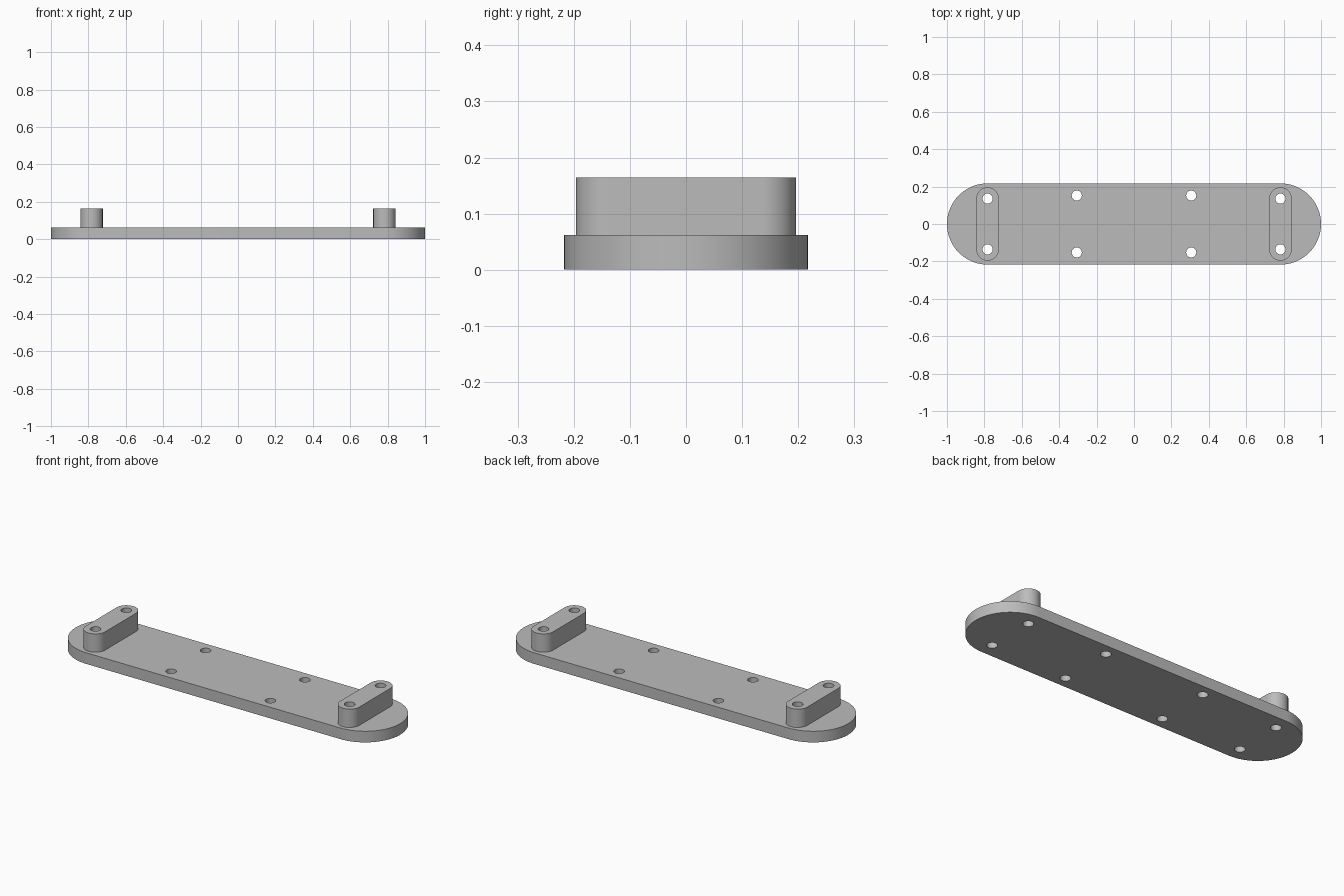
import bpy, bmesh
from math import sin, cos, pi

cube = bpy.data.objects.get("Cube")
if cube:
    bpy.data.objects.remove(cube, do_unlink=True)

PLATE_TOP, BLOCK_TOP = 0.062, 0.164
END_X = 0.783            # centre of the rounded ends and of the blocks
PLATE_R = 0.217
BLOCK_R, BLOCK_Y = 0.06, 0.136
HOLE_R = 0.027
MID_X, MID_Y = 0.306, 0.152

grey = bpy.data.materials.new("plain grey")
grey.use_nodes = True
colour = (0.5, 0.5, 0.5, 1)
grey.diffuse_color = colour
grey.node_tree.nodes["Principled BSDF"].inputs["Base Color"].default_value = colour


def arc(cx, cy, r, start, sweep, steps):
    return [(cx + r * cos(start + sweep * i / steps),
             cy + r * sin(start + sweep * i / steps)) for i in range(steps + 1)]


def circle(cx, cy):
    return arc(cx, cy, HOLE_R, 0, 2 * pi, 32)[:-1]


def extrude_profile(name, loops, z0, z1):
    """Filled outline with holes, extruded from z0 to z1."""
    curve = bpy.data.curves.new(name, "CURVE")
    curve.dimensions = "2D"
    curve.fill_mode = "BOTH"
    curve.extrude = (z1 - z0) / 2
    for pts in loops:
        spline = curve.splines.new("POLY")
        spline.points.add(len(pts) - 1)
        for p, (x, y) in zip(spline.points, pts):
            p.co = (x, y, 0, 1)
        spline.use_cyclic_u = True
    obj = bpy.data.objects.new(name, curve)
    bpy.context.collection.objects.link(obj)
    bpy.ops.object.select_all(action="DESELECT")
    obj.select_set(True)
    bpy.context.view_layer.objects.active = obj
    bpy.ops.object.convert(target="MESH")
    obj = bpy.context.object
    obj.name = name

    # Weld caps to walls and set the height
    bm = bmesh.new()
    bm.from_mesh(obj.data)
    bmesh.ops.remove_doubles(bm, verts=bm.verts, dist=0.0001)
    bmesh.ops.recalc_face_normals(bm, faces=bm.faces)
    bmesh.ops.translate(bm, verts=bm.verts, vec=(0, 0, (z0 + z1) / 2))
    bm.to_mesh(obj.data)
    bm.free()
    obj.data.materials.clear()
    obj.data.materials.append(grey)
    bpy.ops.object.shade_smooth_by_angle(angle=pi / 6)
    return obj


# Base plate with eight through holes
plate = (arc(END_X, 0, PLATE_R, -pi / 2, pi, 48)
         + arc(-END_X, 0, PLATE_R, pi / 2, pi, 48))
holes = [circle(sx * x, sy * y)
         for x, y in ((END_X, BLOCK_Y), (MID_X, MID_Y))
         for sx in (-1, 1) for sy in (-1, 1)]
extrude_profile("base_plate", [plate] + holes, 0, PLATE_TOP)

# Raised rounded block at each end, drilled through
for name, x in (("left_block", END_X), ("right_block", -END_X)):
    outline = (arc(x, BLOCK_Y, BLOCK_R, 0, pi, 32)
               + arc(x, -BLOCK_Y, BLOCK_R, pi, pi, 32))
    extrude_profile(name, [outline, circle(x, BLOCK_Y), circle(x, -BLOCK_Y)],
                    PLATE_TOP, BLOCK_TOP)
